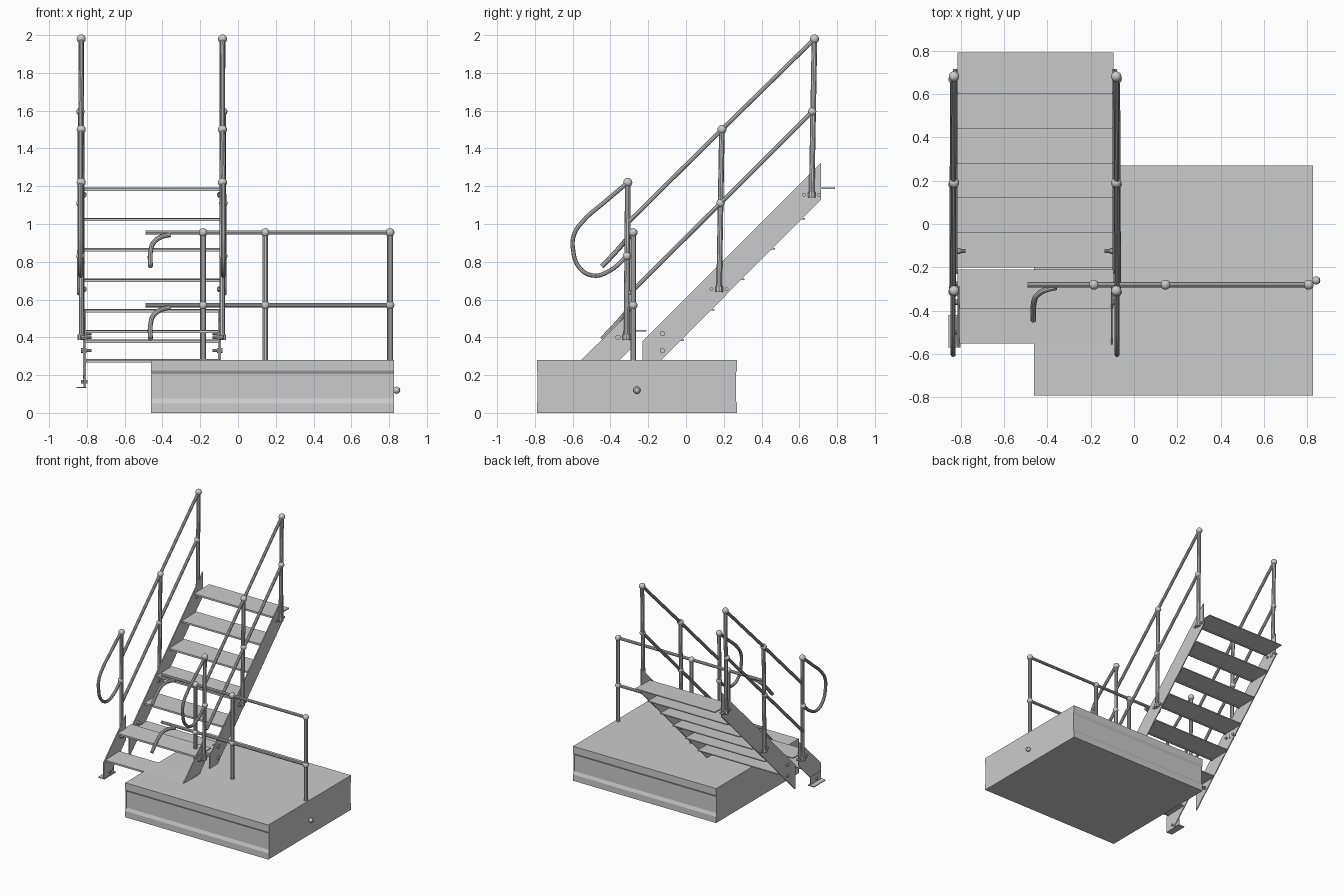
import bpy, bmesh
from mathutils import Vector

if "Cube" in bpy.data.objects:
    bpy.data.objects.remove(bpy.data.objects["Cube"])

CX = -0.456  # centre line of the stair


def finish(name, bm, smooth=False):
    bmesh.ops.recalc_face_normals(bm, faces=bm.faces)
    me = bpy.data.meshes.new(name)
    bm.to_mesh(me)
    bm.free()
    ob = bpy.data.objects.new(name, me)
    bpy.context.collection.objects.link(ob)
    if smooth:
        for p in me.polygons:
            p.use_smooth = True
    return ob


def extrude_x(name, profile, x0, x1):
    """Extrude a (y, z) outline between two x positions."""
    bm = bmesh.new()
    face = bm.faces.new([bm.verts.new((x0, y, z)) for y, z in profile])
    ret = bmesh.ops.extrude_face_region(bm, geom=[face])
    verts = [v for v in ret["geom"] if isinstance(v, bmesh.types.BMVert)]
    bmesh.ops.translate(bm, verts=verts, vec=(x1 - x0, 0, 0))
    return finish(name, bm)


def tube(name, pts, r, curved=False):
    cu = bpy.data.curves.new(name, 'CURVE')
    cu.dimensions = '3D'
    cu.bevel_depth, cu.bevel_resolution, cu.use_fill_caps = r, 3, True
    cu.resolution_u = 6
    if curved:
        sp = cu.splines.new('BEZIER')
        sp.bezier_points.add(len(pts) - 1)
        for bp, p in zip(sp.bezier_points, pts):
            bp.co = p
            bp.handle_left_type = bp.handle_right_type = 'AUTO'
    else:
        sp = cu.splines.new('POLY')
        sp.points.add(len(pts) - 1)
        for sp_pt, p in zip(sp.points, pts):
            sp_pt.co = (*p, 1)
    ob = bpy.data.objects.new(name, cu)
    bpy.context.collection.objects.link(ob)
    bpy.ops.object.select_all(action='DESELECT')
    ob.select_set(True)
    bpy.context.view_layer.objects.active = ob
    bpy.ops.object.convert(target='MESH')
    bpy.ops.object.shade_smooth_by_angle()


def ball(name, p, r=0.024):
    bm = bmesh.new()
    bmesh.ops.create_uvsphere(bm, u_segments=16, v_segments=10, radius=r)
    bmesh.ops.translate(bm, verts=bm.verts, vec=Vector(p))
    finish(name, bm, True)


# Platform with shallow recessed long faces
half = [(-0.79, 0), (-0.79, 0.05), (-0.779, 0.075), (-0.779, 0.205), (-0.79, 0.225), (-0.79, 0.28)]
back = [(-0.52 - y, z) for y, z in reversed(half)]
extrude_x("platform", half + back, -0.46, 0.825)
for x in (-0.46, 0.822):
    extrude_x("platform_end_plate", [(-0.785, 0), (-0.785, 0.28), (0.265, 0.28), (0.265, 0)], x, x + 0.004)
tube("platform_end_bolt", [(0.82, -0.26, 0.12), (0.858, -0.26, 0.12)], 0.011)
ball("platform_bolt_head", (0.84, -0.26, 0.12), 0.019)

# Treads: six on the upper flight, two on the lower flight
steps = [(0.60 - 0.16 * i, 1.19 - 0.161 * i, 0.19) for i in range(6)]
steps += [(-0.39, 0.436, 0.18), (-0.55, 0.28, 0.18)]
for y, z, d in steps:
    extrude_x("tread", [(y, z), (y + d, z + 0.004), (y + d, z - 0.004), (y + 0.012, z - 0.008),
                        (y + 0.010, z - 0.014), (y, z - 0.014)], CX - 0.357, CX + 0.361)

# Mirrored sides of the stair
for side, s in (("left", -1), ("right", 1)):
    def X(off):
        return CX + s * off

    extrude_x(side + "_upper_stringer", [(-0.23, 0.38), (0.715, 1.325), (0.715, 1.13), (-0.23, 0.18)],
              X(0.357), X(0.365))
    extrude_x(side + "_lower_stringer", [(-0.57, 0.265), (-0.285, 0.545), (-0.285, 0.345), (-0.49, 0.14),
                                         (-0.57, 0.14)], X(0.349), X(0.357))
    # foot bracket
    extrude_x(side + "_foot_plate", [(-0.57, 0.131), (-0.57, 0.138), (-0.42, 0.138), (-0.42, 0.131)],
              X(0.345), X(0.40))
    extrude_x(side + "_foot_upright", [(-0.56, 0.135), (-0.56, 0.2), (-0.43, 0.2), (-0.43, 0.135)],
              X(0.355), X(0.362))
    tube(side + "_foot_bolt", [(X(0.34), -0.5, 0.165), (X(0.375), -0.5, 0.165)], 0.010)

    # posts with ball joints
    posts = [(0.665, 1.14, 0.68, 1.98, 0.668, 1.595), (0.175, 0.64, 0.19, 1.50, 0.182, 1.11),
             (-0.315, 0.385, -0.308, 1.22, -0.313, 0.83)]
    for yb, zb, yt, zt, ym, zm in posts:
        tube(side + "_stair_post", [(X(0.372), yb, zb), (X(0.374), yt, zt)], 0.015)
        ball(side + "_post_top_joint", (X(0.374), yt, zt))
        ball(side + "_post_mid_joint", (X(0.378), ym, zm), 0.022)
        # base clamp and bolts
        tube(side + "_post_base", [(X(0.372), yb, zb), (X(0.372), yb, zb + 0.03)], 0.021)
        for dy in (-0.04, 0.04):
            tube(side + "_post_bolt", [(X(0.345), yb + dy, zb + 0.015), (X(0.378), yb + dy, zb + 0.015)], 0.010)

    # sloping rails and looped lower end
    tube(side + "_top_rail", [(X(0.374), 0.68, 1.98), (X(0.376), 0.19, 1.50), (X(0.378), -0.30, 1.015)], 0.012)
    tube(side + "_mid_rail", [(X(0.380), 0.668, 1.595), (X(0.382), 0.182, 1.11), (X(0.384), -0.30, 0.63)], 0.012)
    loop = [(-0.308, 1.22), (-0.43, 1.117), (-0.55, 1.01), (-0.594, 0.94), (-0.598, 0.865), (-0.565, 0.77),
            (-0.49, 0.727), (-0.40, 0.755), (-0.313, 0.83)]
    tube(side + "_rail_loop", [(X(0.378), y, z) for y, z in loop], 0.012, True)

    # bolts joining the two flights
    for y, z in ((-0.125, 0.42), (-0.125, 0.33), (-0.36, 0.40)):
        tube(side + "_stringer_bolt", [(X(0.32), y, z), (X(0.372), y, z)], 0.009)
        tube(side + "_stringer_nut", [(X(0.345), y, z), (X(0.375), y, z)], 0.014)

# Platform guard rail
Y = -0.28
for x in (-0.185, 0.145, 0.805):
    tube("guard_post", [(x, Y, 0.27), (x, Y, 0.955)], 0.015)
    for z in (0.955, 0.57):
        ball("guard_joint", (x, Y, z), 0.023)
for z in (0.955, 0.57):
    tube("guard_rail", [(-0.49, Y, z), (0.805, Y, z)], 0.012)
    hook = [(-0.36, -0.292, z - 0.012), (-0.41, -0.305, z - 0.025), (-0.448, -0.33, z - 0.055),
            (-0.462, -0.365, z - 0.095), (-0.464, -0.445, z - 0.18)]
    tube("guard_rail_hook", hook, 0.013, True)
